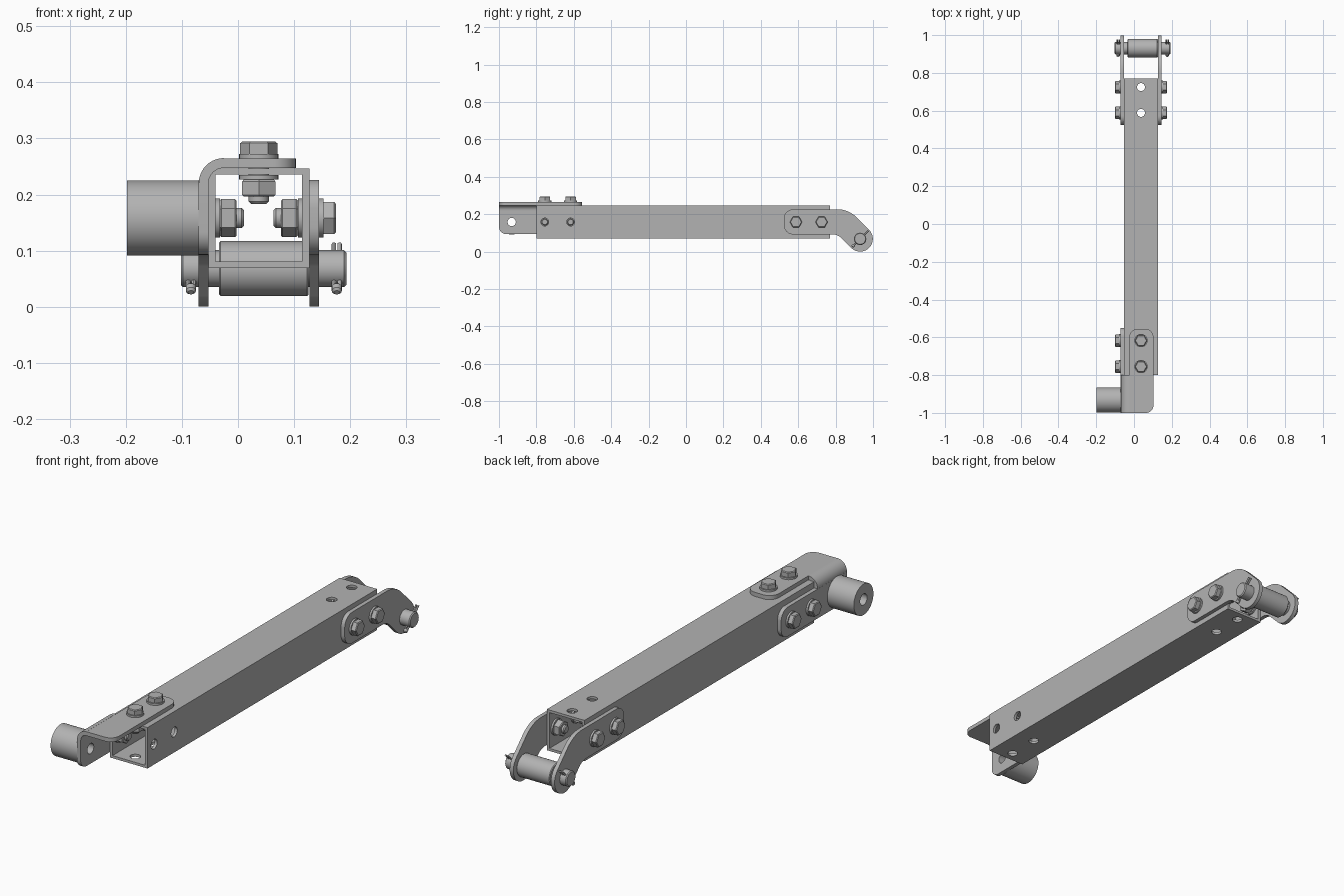
import bpy, bmesh, math
from mathutils import Vector, Matrix

old = bpy.data.objects.get("Cube")
if old:
    bpy.data.objects.remove(old)

steel = bpy.data.materials.new("grey_steel")
GREY = (0.45, 0.45, 0.45, 1)
steel.use_nodes = True
steel.diffuse_color = GREY
steel.node_tree.nodes["Principled BSDF"].inputs["Base Color"].default_value = GREY

X, Y, Z = Vector((1, 0, 0)), Vector((0, 1, 0)), Vector((0, 0, 1))
MID_X, MID_Z = 0.037, 0.158          # tube centre line
WALL, PLATE = 0.0125, 0.0175
HALF = 0.09                          # half width of the tube
LEFT, RIGHT = MID_X + HALF, MID_X - HALF
FRONT_Y, BACK_Y = (-0.755, -0.617), (0.588, 0.725)
PIN_Y, PIN_Z = 0.931, 0.068


def finish(name, bm):
    bmesh.ops.recalc_face_normals(bm, faces=bm.faces)
    mesh = bpy.data.meshes.new(name)
    bm.to_mesh(mesh)
    bm.free()
    mesh.materials.append(steel)
    obj = bpy.data.objects.new(name, mesh)
    bpy.context.collection.objects.link(obj)
    return obj


def frame(origin, axis, ref):
    return Matrix.Translation(origin) @ Matrix((ref, axis.cross(ref), axis)).transposed().to_4x4()


def turn(bm, sections, mat, sides=32, spin=0.0, hollow=False):
    """Loft round or hexagonal sections given as (radius, distance along axis)."""
    rings = []
    for r, t in sections:
        angles = [spin + math.tau * i / sides for i in range(sides)]
        rings.append([bm.verts.new(mat @ Vector((r * math.cos(a), r * math.sin(a), t))) for a in angles])
    pairs = list(zip(rings, rings[1:]))
    if hollow:
        pairs.append((rings[-1], rings[0]))
    else:
        bm.faces.new(rings[0])
        bm.faces.new(rings[-1])
    for a, b in pairs:
        for i in range(sides):
            j = (i + 1) % sides
            bm.faces.new((a[i], a[j], b[j], b[i]))


def rounded(corners, steps=10):
    """Outline with a fillet at every corner (u, v, radius)."""
    out = []
    for i, (u, v, r) in enumerate(corners):
        p = Vector((u, v))
        if r == 0:
            out.append(p)
            continue
        a = (Vector(corners[i - 1][:2]) - p).normalized()
        b = (Vector(corners[(i + 1) % len(corners)][:2]) - p).normalized()
        half = a.angle(b) / 2
        centre = p + (a + b).normalized() * r / math.sin(half)
        start = p + a * r / math.tan(half) - centre
        sweep = start.angle_signed(p + b * r / math.tan(half) - centre)
        for k in range(steps + 1):
            out.append(centre + Matrix.Rotation(-sweep * k / steps, 2) @ start)
    return out


def slab(name, outline, place, depth):
    """Extrude an outline, with place() mapping it into space."""
    bm = bmesh.new()
    face = bm.faces.new([bm.verts.new(place(p)) for p in outline])
    new = bmesh.ops.extrude_face_region(bm, geom=[face])["geom"]
    bmesh.ops.translate(bm, vec=depth, verts=[v for v in new if isinstance(v, bmesh.types.BMVert)])
    return finish(name, bm)


def box(name, size, centre):
    bm = bmesh.new()
    bmesh.ops.create_cube(bm, size=1, matrix=Matrix.Translation(centre) @ Matrix.Diagonal((*size, 1)))
    return finish(name, bm)


def rod(name, radius, start, length, axis, ref):
    bm = bmesh.new()
    turn(bm, [(radius, 0), (radius, length)], frame(start, axis, ref))
    return finish(name, bm)


def cut(obj, cutters):
    for c in cutters:
        c.hide_render = True
        mod = obj.modifiers.new("cut", "BOOLEAN")
        mod.operation, mod.solver, mod.object = "DIFFERENCE", "EXACT", c
    graph = bpy.context.evaluated_depsgraph_get()
    mesh = bpy.data.meshes.new_from_object(obj.evaluated_get(graph))
    obj.modifiers.clear()
    obj.data = mesh
    for c in cutters:
        bpy.data.objects.remove(c)


# Square tube with cross-drilled ends
tube = box("square_tube", (2 * HALF, 1.57, 2 * HALF - 0.003), (MID_X, -0.015, MID_Z))
inner = 2 * (HALF - WALL)
cutters = [box("bore", (inner, 2, inner), (MID_X, 0, MID_Z))]
for y in FRONT_Y + BACK_Y:
    cutters.append(rod("drill", 0.021, Vector((MID_X, y, -0.2)), 0.8, Z, X))
    cutters.append(rod("drill", 0.021, Vector((-0.4, y, MID_Z)), 0.8, X, Y))
cut(tube, cutters)

# Front bracket: top leg, side leg and the bend joining them
TOP = 0.247
slab("bracket_top_leg",
     rounded([(-0.025, -1, 0), (0.103, -1, 0.04), (0.103, -0.555, 0.045), (-0.025, -0.555, 0.045)]),
     lambda p: (p.x, p.y, TOP), Z * PLATE)
side_leg = slab("bracket_side_leg",
                rounded([(-1, 0.22, 0), (-1, 0.093, 0.04), (-0.55, 0.093, 0.045), (-0.55, 0.22, 0.045)]),
                lambda p: (RIGHT, p.x, p.y), -X * PLATE)
cut(side_leg, [rod("drill", 0.022, Vector((-0.4, -0.932, MID_Z)), 0.8, X, Y)])
arc = [math.pi / 2 * (1 + k / 10) for k in range(11)]
bend = [Vector((math.cos(a), math.sin(a))) * 0.045 for a in arc]
bend += [Vector((math.cos(a), math.sin(a))) * (0.045 - PLATE) for a in reversed(arc)]
slab("bracket_bend", bend, lambda p: (p.x - 0.025, -1, p.y + 0.22), Y * 0.2)

# Bushing welded on the bracket
bm = bmesh.new()
turn(bm, [(0.067, 0), (0.067, 0.127), (0.024, 0.127), (0.024, 0)],
     frame(Vector((RIGHT - PLATE, -0.932, MID_Z)), -X, Y), 48, hollow=True)
finish("bushing", bm)

# Pair of cranked rear plates
crank = rounded([(0.523, 0.226, 0.05), (0.523, 0.092, 0.05), (0.811, 0.092, 0.07),
                 (PIN_Y, PIN_Z - 0.0961, 0.0679), (PIN_Y + 0.0961, PIN_Z, 0.0679), (0.869, 0.226, 0.14)])
for name, x, d in (("left_rear_plate", LEFT, X), ("right_rear_plate", RIGHT, -X)):
    slab(name, crank, lambda p: (x, p.x, p.y), d * PLATE)

# Clevis pin and its roller
bm = bmesh.new()
turn(bm, [(0.029, 0), (0.033, 0.004), (0.033, 0.291), (0.029, 0.295)],
     frame(Vector((-0.102, PIN_Y, PIN_Z)), X, Y))
finish("clevis_pin", bm)
bm = bmesh.new()
turn(bm, [(0.046, 0), (0.049, 0.003), (0.049, 0.157), (0.046, 0.16)],
     frame(Vector((-0.034, PIN_Y, PIN_Z)), X, Y), 48)
finish("pin_roller", bm)

# Split pins through both ends of the clevis pin
lean = (Y + Z).normalized()
for name, x in (("left_split_pin", 0.176), ("right_split_pin", -0.084)):
    bm = bmesh.new()
    centre = Vector((x, PIN_Y, PIN_Z))
    for s in (-1, 1):
        turn(bm, [(0.004, -0.05), (0.004, 0.062)], frame(centre + X * s * 0.005, lean, X), 12)
    turn(bm, [(0.005, -0.06), (0.009, -0.056), (0.009, -0.046), (0.005, -0.042)],
         frame(centre, lean, X), 16)
    finish(name, bm)


# Bolts with washers and nuts
def bolt(name, origin, axis, ref):
    bm = bmesh.new()
    m = frame(Vector(origin), axis, ref)
    grip = -(PLATE + WALL)
    turn(bm, [(0.035, 0), (0.035, 0.008)], m)
    turn(bm, [(0.033, 0.008), (0.033, 0.027), (0.029, 0.030)], m, 6)
    turn(bm, [(0.035, grip), (0.035, grip - 0.008)], m)
    turn(bm, [(0.031, grip - 0.008), (0.034, grip - 0.011), (0.034, grip - 0.035), (0.031, grip - 0.038)],
         m, 6, math.pi / 6)
    turn(bm, [(0.018, 0), (0.018, grip - 0.047), (0.014, grip - 0.051)], m, 24)
    finish(name, bm)


for y in FRONT_Y:
    bolt("bracket_top_bolt", (MID_X, y, TOP + PLATE), Z, X)
    bolt("bracket_side_bolt", (RIGHT - PLATE, y, MID_Z), -X, Y)
for y in BACK_Y:
    bolt("left_rear_bolt", (LEFT + PLATE, y, MID_Z), X, Y)
    bolt("right_rear_bolt", (RIGHT - PLATE, y, MID_Z), -X, Y)

# Smooth the round parts, keep edges sharp
bpy.ops.object.select_all(action="DESELECT")
for obj in bpy.context.collection.objects:
    if obj.type == "MESH":
        obj.select_set(True)
        bpy.context.view_layer.objects.active = obj
bpy.ops.object.shade_smooth_by_angle(angle=math.radians(30))
